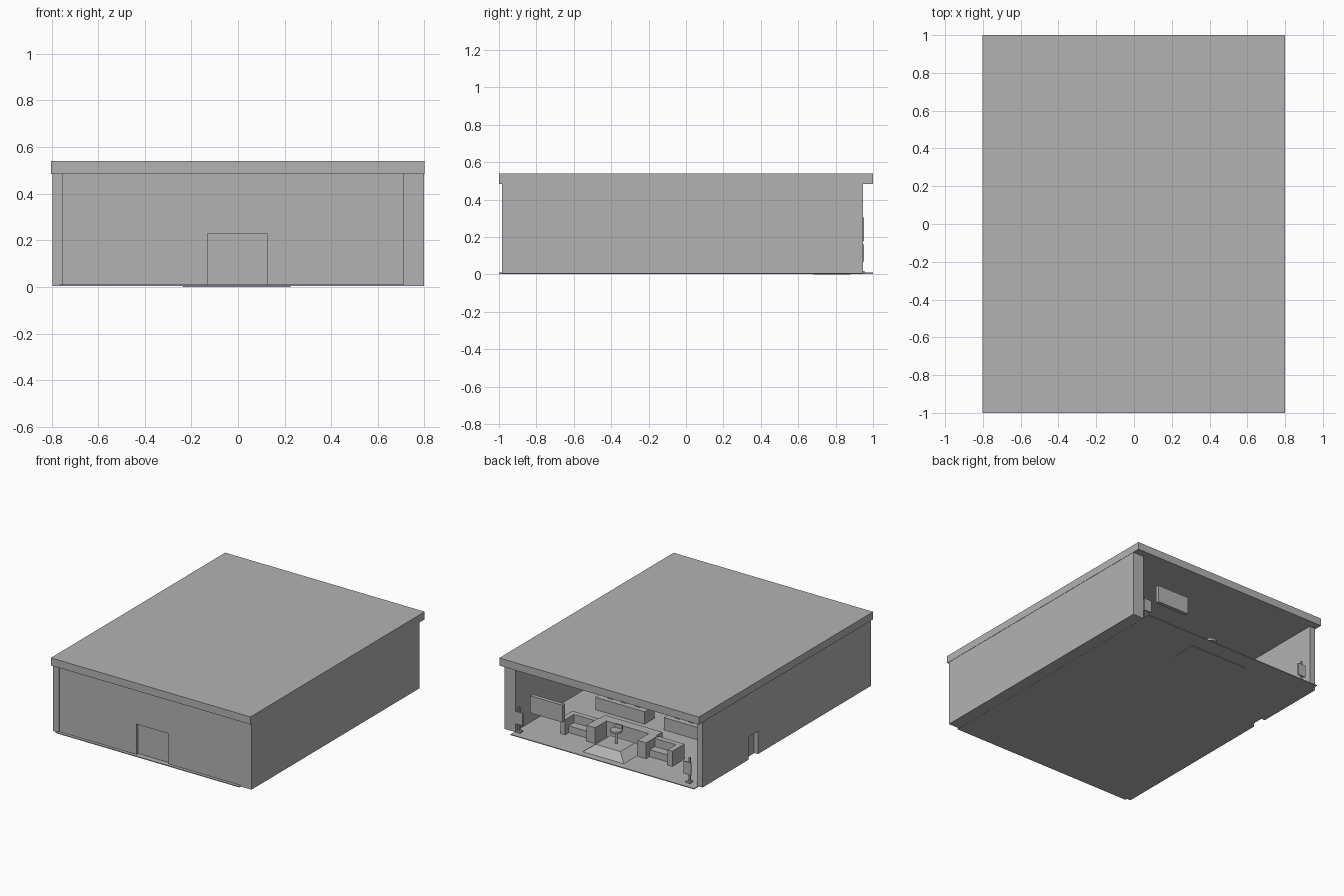
import bpy
import bmesh
from mathutils import Vector

cube = bpy.data.objects.get("Cube")
if cube:
    bpy.data.objects.remove(cube, do_unlink=True)

grey = bpy.data.materials.new("plain_grey")
grey.use_nodes = True
COLOUR = (0.45, 0.45, 0.45, 1)
grey.diffuse_color = COLOUR
grey.node_tree.nodes["Principled BSDF"].inputs["Base Color"].default_value = COLOUR


def finish(name, bm):
    bmesh.ops.recalc_face_normals(bm, faces=bm.faces)
    mesh = bpy.data.meshes.new(name)
    bm.to_mesh(mesh)
    bm.free()
    mesh.materials.append(grey)
    obj = bpy.data.objects.new(name, mesh)
    bpy.context.collection.objects.link(obj)
    return obj


def box(name, x, y, z, taper=1.0):
    """Box from (min, max) ranges; taper narrows the top in x and y."""
    bm = bmesh.new()
    bmesh.ops.create_cube(bm, size=1)
    for v in bm.verts:
        t = taper if v.co.z > 0 else 1
        v.co = Vector((sum(x) / 2 + v.co.x * t * (x[1] - x[0]),
                       sum(y) / 2 + v.co.y * t * (y[1] - y[0]),
                       sum(z) / 2 + v.co.z * (z[1] - z[0])))
    return finish(name, bm)


def pair(name, x, y, z):
    """The same box on both sides of the room."""
    box("left_" + name, x, y, z)
    box("right_" + name, (-x[1], -x[0]), y, z)


def cylinder(name, centre, radius, depth, sides=12):
    bm = bmesh.new()
    bmesh.ops.create_cone(bm, cap_ends=True, segments=sides,
                          radius1=radius, radius2=radius, depth=depth)
    bmesh.ops.translate(bm, verts=bm.verts, vec=centre)
    return finish(name, bm)


def doorway_wall(name, span, door, base, top, head, near, far, along_x):
    """Wall with a door opening, extruded from an arch-shaped outline."""
    outline = [(span[0], base), (door[0], base), (door[0], head), (door[1], head),
               (door[1], base), (span[1], base), (span[1], top), (span[0], top)]
    bm = bmesh.new()
    place = (lambda a, z: (a, near, z)) if along_x else (lambda a, z: (near, a, z))
    face = bm.faces.new([bm.verts.new(place(a, z)) for a, z in outline])
    out = bmesh.ops.extrude_face_region(bm, geom=[face])
    shift = Vector((0, far - near, 0) if along_x else (far - near, 0, 0))
    bmesh.ops.translate(bm, vec=shift,
                        verts=[g for g in out["geom"] if isinstance(g, bmesh.types.BMVert)])
    return finish(name, bm)


# Building shell, open at the back
BASE, FLOOR, EAVE = 0.005, 0.01, 0.485
box("roof", (-0.803, 0.8), (-1, 1), (EAVE, 0.54))
box("floor", (-0.765, 0.71), (-1, 1), (0.004, FLOOR))
box("left_wall", (0.71, 0.798), (-0.985, 0.945), (BASE, EAVE))
doorway_wall("right_wall", (-0.985, 0.945), (0.31, 0.42), BASE, EAVE, 0.17,
             -0.795, -0.75, False)
doorway_wall("front_wall", (-0.75, 0.71), (-0.13, 0.125), BASE, EAVE, 0.23,
             -0.978, -0.92, True)

# Doors set back in their openings
box("front_door", (-0.13, 0.125), (-0.96, -0.945), (BASE, 0.23))
box("side_door", (-0.765, -0.755), (0.31, 0.42), (BASE, 0.17))

# Long counters with small trays on top
pair("counter", (0.077, 0.473), (0.25, 0.365), (FLOOR, 0.1))
for i in range(3):
    x = 0.16 + i * 0.11
    pair(f"counter_tray_{i}", (x - 0.02, x + 0.02), (0.29, 0.33), (0.1, 0.107))

# Central desk group with stepped side arms
box("centre_desk", (-0.23, 0.23), (0.6, 0.67), (FLOOR, 0.125))
pair("desk_wing", (0.17, 0.24), (0.67, 0.8), (FLOOR, 0.125))
pair("arm_back", (0.24, 0.45), (0.66, 0.7), (FLOOR, 0.12))
pair("arm_end", (0.41, 0.45), (0.7, 0.8), (FLOOR, 0.12))
pair("arm_seat", (0.24, 0.41), (0.7, 0.76), (FLOOR, 0.06))

# Low sloped platform and its base plate
box("platform_base", (-0.235, 0.225), (0.68, 0.88), (0, 0.006))
box("platform", (-0.165, 0.165), (0.67, 0.95), (FLOOR, 0.06), taper=0.6)

# Round stool on the platform
cylinder("stool_post", (0, 0.8, 0.1), 0.008, 0.09)
cylinder("stool_seat", (0, 0.8, 0.15), 0.04, 0.015, 20)
box("stool_back", (-0.03, 0.03), (0.765, 0.775), (0.15, 0.185))

# Hanging screen in the back opening
box("hanging_screen", (0.325, 0.585), (0.925, 0.952), (0.18, 0.305))

# Sign stands at either side of the opening
pair("sign_foot", (0.665, 0.7), (0.92, 0.955), (FLOOR, 0.02))
pair("sign_post", (0.678, 0.69), (0.93, 0.942), (0.02, 0.19))
pair("sign_panel", (0.645, 0.705), (0.942, 0.952), (0.07, 0.16))
